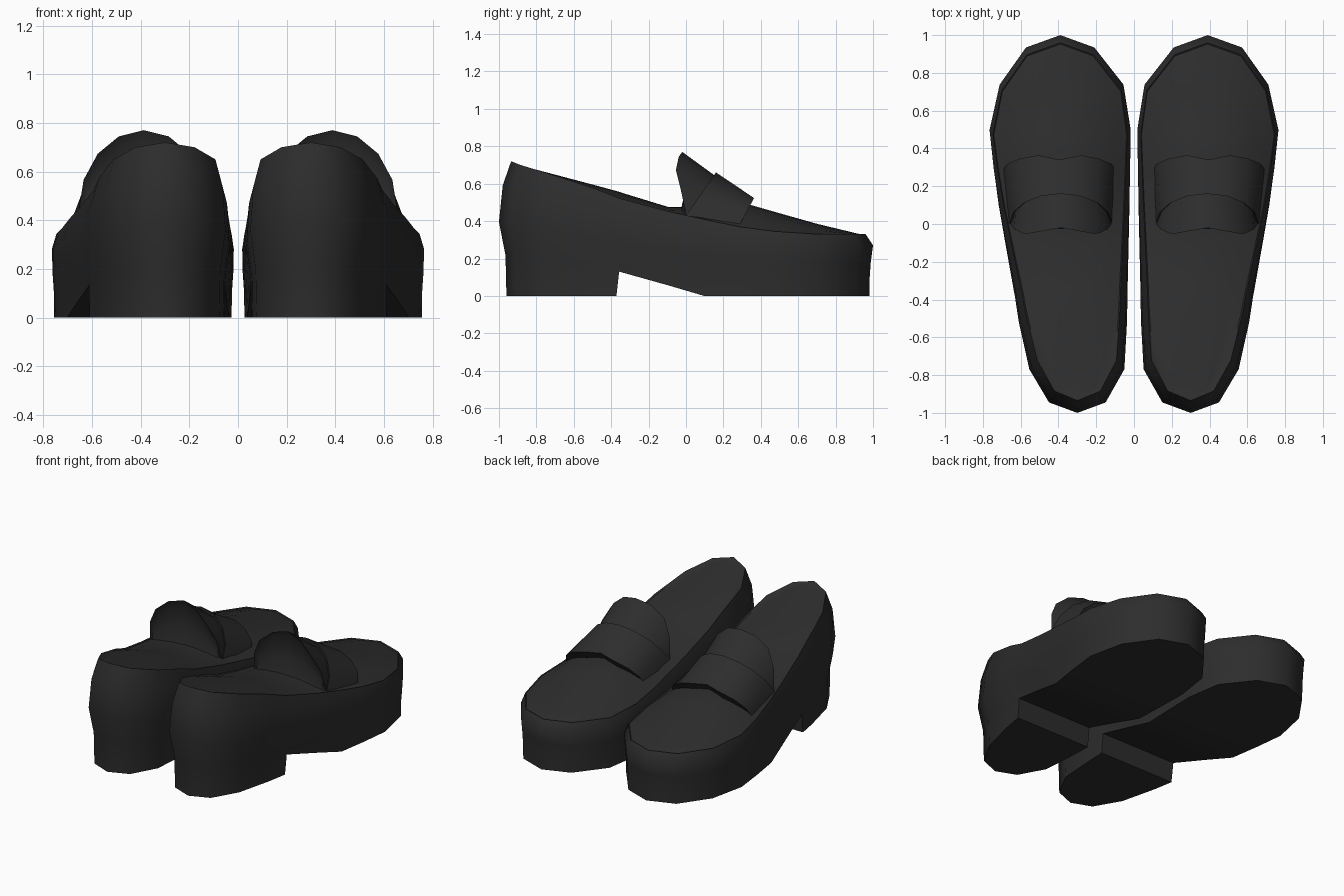
import bpy, bmesh
from math import sin, cos, pi, radians

cube = bpy.data.objects.get("Cube")
if cube:
    bpy.data.objects.remove(cube, do_unlink=True)

# One dark leather colour
leather = bpy.data.materials.new("black_leather")
leather.use_nodes = True
tone = (0.026, 0.026, 0.026, 1)
leather.diffuse_color = tone
bsdf = leather.node_tree.nodes["Principled BSDF"]
bsdf.inputs["Base Color"].default_value = tone
bsdf.inputs["Roughness"].default_value = 0.6


def finish(name, bm, angle, closed):
    """Turn a bmesh into a mirrored pair of parts."""
    bmesh.ops.remove_doubles(bm, verts=bm.verts[:], dist=0.0005)
    if closed:
        bmesh.ops.recalc_face_normals(bm, faces=bm.faces[:])
    mesh = bpy.data.meshes.new(name)
    bm.to_mesh(mesh)
    bm.free()
    mesh.materials.append(leather)
    ob = bpy.data.objects.new(name, mesh)
    bpy.context.collection.objects.link(ob)
    bpy.ops.object.select_all(action="DESELECT")
    ob.select_set(True)
    bpy.context.view_layer.objects.active = ob
    bpy.ops.object.shade_smooth_by_angle(angle=radians(angle))
    ob.modifiers.new("other_shoe", "MIRROR").use_mirror_merge = False


def grid(bm, rows):
    """Skin a list of equally long point rows with quads."""
    verts = [[bm.verts.new(p) for p in row] for row in rows]
    for low, high in zip(verts, verts[1:]):
        for i in range(len(low) - 1):
            bm.faces.new((high[i], high[i + 1], low[i + 1], low[i]))


# Stations from heel to toe: y, inner x, outer x, underside z, rim z, crown rise
STATIONS = [
    (-1.0, .30, .30, 0, .72, 0),
    (-.945, .15, .45, 0, .70, .005),
    (-.77, .05, .555, 0, .65, .012),
    (-.52, .035, .612, 0, .575, .025),
    (-.385, .032, .633, 0, .525, .04),
    (-.37, .032, .636, .13, .52, .04),
    (-.1, .025, .685, .057, .452, .03),
    (.1, .02, .72, 0, .41, .07),
    (.3, .017, .747, 0, .37, .14),
    (.5, .015, .767, 0, .345, .11),
    (.74, .055, .712, 0, .33, .06),
    (.935, .21, .572, 0, .33, .015),
    (1.0, .39, .39, 0, .33, 0),
]
# Wall levels: fraction of rim height, inset at heel, inset at toe
LEVELS = [(0, .04, .02), (.3, .035, .018), (.55, 0, .012),
          (.82, .02, 0), (1, .065, .04), (.985, .075, .048)]


def wall_point(station, level, side):
    y, x_in, x_out, base, rim, _ = station
    t, heel, toe = level
    inset = heel + (toe - heel) * (y + 1) / 2
    mid = (x_in + x_out) / 2
    taper = 1.8 - 1.2 * y
    x = mid + ((x_out if side else x_in) - mid) * (1 - inset * taper)
    return (x, y * (1 - inset), max(base, t * rim))


# Shoe body: side walls, stepped sole and domed top
bm = bmesh.new()
for side in (0, 1):
    grid(bm, [[wall_point(s, lv, side) for lv in LEVELS] for s in STATIONS])
grid(bm, [[wall_point(s, LEVELS[0], side) for side in (0, 1)] for s in STATIONS])
top = []
for s in STATIONS:
    a, b = (wall_point(s, LEVELS[-1], side) for side in (0, 1))
    row = []
    for i in range(9):
        f = i / 8
        rise = s[5] * (1 - (2 * f - 1) ** 2)
        row.append((a[0] + (b[0] - a[0]) * f, a[1], a[2] + rise))
    top.append(row)
grid(bm, top)
finish("shoe_body", bm, 47, True)


def arch(x0, x1, y_side, y_mid, z_side, z_mid, bow=0, notch=0):
    """Row of points arching over the instep."""
    row = []
    for i in range(9):
        a = pi * i / 8
        s = sin(a)
        x = (x0 + x1) / 2 - (x1 - x0) / 2 * cos(a)
        y = y_side + (y_mid - y_side) * s - bow * sin(2 * a) ** 2
        if i == 4:
            y -= notch
        row.append((x, y, z_side + (z_mid - z_side) * s))
    return row


# Saddle strap with a notched front edge
bm = bmesh.new()
grid(bm, [
    arch(.11, .68, .27, .33, .37, .47, notch=.03),
    arch(.10, .69, .29, .37, .385, .535, notch=.03),
    arch(.115, .66, 0, .16, .43, .66),
    arch(.13, .645, .01, .165, .42, .625),
])
finish("saddle_strap", bm, 35, False)

# Tongue rising out of the strap, with its rolled lip and filled inner face
bm = bmesh.new()
grid(bm, [
    arch(.13, .645, .03, .2, .41, .61),
    arch(.12, .655, 0, -.02, .44, .77, bow=.04),
    arch(.135, .64, .005, -.005, .43, .735, bow=.025),
    arch(.13, .645, .005, .005, .43, .58, bow=.015),
    arch(.12, .655, 0, -.03, .42, .45),
])
finish("tongue", bm, 40, False)
